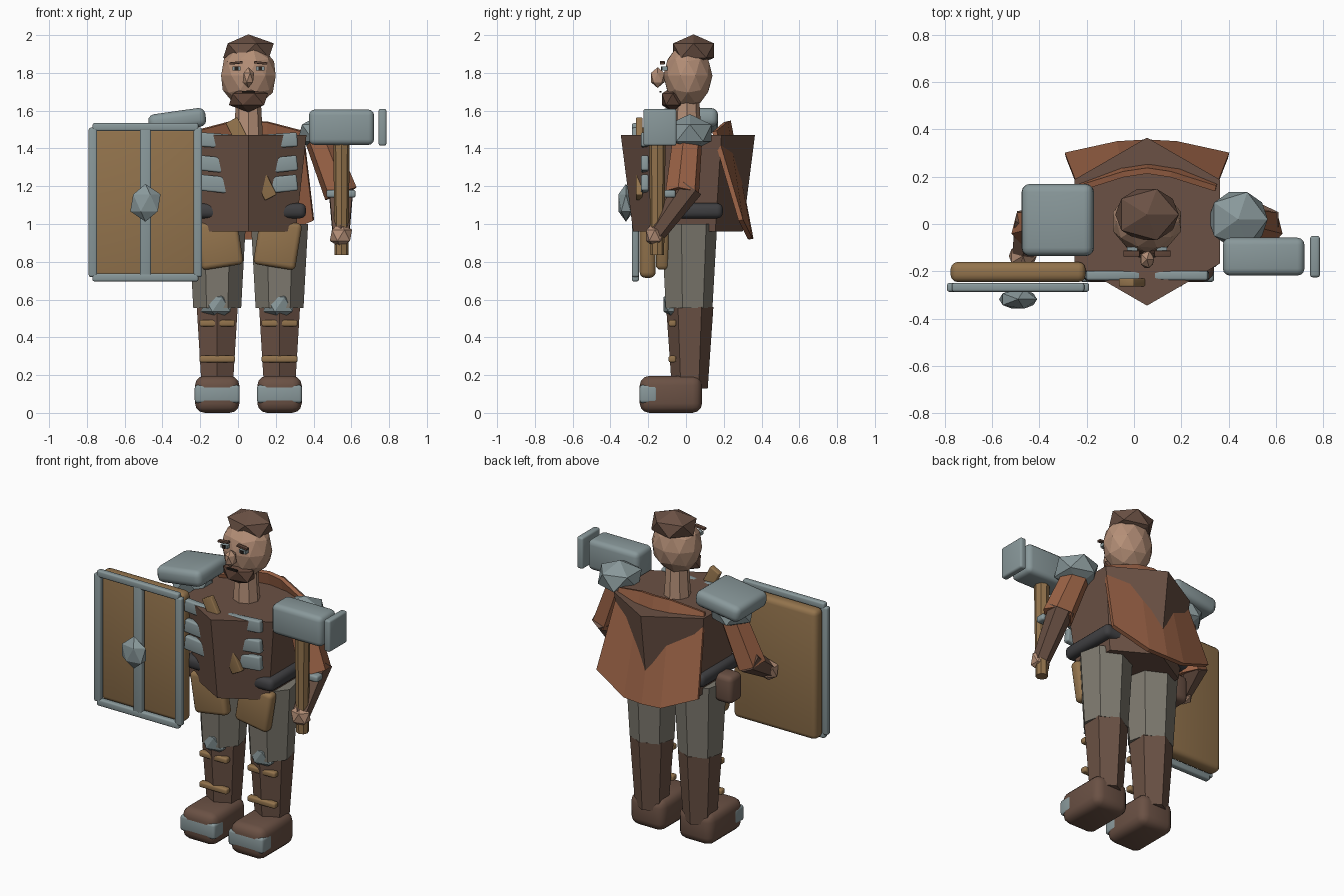
import bpy, bmesh, math
from mathutils import Vector, Matrix, Euler

if "Cube" in bpy.data.objects:
    bpy.data.objects.remove(bpy.data.objects["Cube"])

CX = 0.055  # body centre line


def material(name, *rgb):
    m = bpy.data.materials.new(name)
    m.diffuse_color = (*rgb, 1)
    m.use_nodes = True
    m.node_tree.nodes["Principled BSDF"].inputs["Base Color"].default_value = m.diffuse_color
    return m


LEATHER = material("brown_leather", .145, .082, .058)
RUST = material("rust_cloth", .33, .125, .062)
SKIN = material("skin", .46, .275, .185)
TAN = material("tan_wood", .29, .172, .073)
STEEL = material("steel", .25, .315, .325)
CLOTH = material("grey_cloth", .21, .195, .16)
CHARCOAL = material("charcoal_belt", .05, .05, .054)
HAIR = material("dark_hair", .115, .06, .04)
BLACK = material("eye_black", .02, .015, .012)


def finish(bm, name, mat, smooth=False):
    bmesh.ops.recalc_face_normals(bm, faces=bm.faces)
    me = bpy.data.meshes.new(name)
    bm.to_mesh(me)
    bm.free()
    me.materials.append(mat)
    ob = bpy.data.objects.new(name, me)
    bpy.context.collection.objects.link(ob)
    if smooth:
        bpy.ops.object.select_all(action='DESELECT')
        ob.select_set(True)
        bpy.context.view_layer.objects.active = ob
        bpy.ops.object.shade_smooth_by_angle(angle=math.radians(40))
    return ob


def box(name, mat, loc, size, bevel=0.0, rot_y=0.0, rot_x=0.0):
    bm = bmesh.new()
    bmesh.ops.create_cube(bm, size=1)
    bmesh.ops.scale(bm, vec=size, verts=bm.verts)
    if bevel:
        bmesh.ops.bevel(bm, geom=list(bm.edges), offset=bevel, segments=3,
                        profile=0.5, affect='EDGES')
    rot = Euler((math.radians(rot_x), math.radians(rot_y), 0)).to_matrix().to_4x4()
    bm.transform(Matrix.Translation(loc) @ rot)
    return finish(bm, name, mat, bevel > 0)


def ico(name, mat, loc, radii, sub=1):
    bm = bmesh.new()
    bmesh.ops.create_icosphere(bm, subdivisions=sub, radius=1)
    bmesh.ops.scale(bm, vec=radii, verts=bm.verts)
    bmesh.ops.translate(bm, vec=loc, verts=bm.verts)
    return finish(bm, name, mat)


def tube(name, mat, a, b, r1, r2, sides):
    a, b = Vector(a), Vector(b)
    d = b - a
    bm = bmesh.new()
    bmesh.ops.create_cone(bm, cap_ends=True, segments=sides, radius1=r1,
                          radius2=r2, depth=d.length)
    up = d.normalized()
    rot = Matrix.Identity(4) if up.z > .999 else up.to_track_quat('Z', 'Y').to_matrix().to_4x4()
    bm.transform(Matrix.Translation((a + b) / 2) @ rot)
    return finish(bm, name, mat)


# head and face
ico("head", SKIN, (CX, .01, 1.785), (.152, .13, .17), 2)
ico("hair", LEATHER, (CX, .04, 1.918), (.15, .127, .086))
ico("beard", HAIR, (CX, -.07, 1.66), (.115, .068, .068))
ico("nose", SKIN, (CX, -.15, 1.775), (.034, .042, .055))
box("mouth", BLACK, (CX, -.135, 1.70), (.07, .012, .01))
for s in (-1, 1):
    box("brow", HAIR, (CX + s * .065, -.125, 1.853), (.07, .025, .013), .003, s * 6)
    box("eye", STEEL, (CX + s * .063, -.112, 1.823), (.044, .03, .02))
    box("pupil", BLACK, (CX + s * .063, -.129, 1.823), (.02, .008, .02))
tube("neck", SKIN, (CX, .005, 1.44), (CX, .005, 1.65), .078, .066, 8)

# torso, belt, pouch
tube("torso", LEATHER, (CX, .01, .96), (CX, .01, 1.47), .29, .355, 6)
box("belt", CHARCOAL, (CX, .005, 1.07), (.61, .38, .08), .03)
box("hip_pouch", LEATHER, (-.29, .0, .99), (.12, .12, .17), .03)
box("chest_strap", TAN, (.07, -.247, 1.345), (.07, .035, .46), .006, -27 + 180)

# chest slats poking through the coat
for s in (-1, 1):
    for z, h, tilt in ((1.44, .075, 4), (1.312, .08, 6), (1.208, .085, 6)):
        box("chest_slat", STEEL, (CX + s * .142, -.218, z), (.235, .04, h), .01, -s * tilt)

# cloak sheet on the back
bm = bmesh.new()
rows = []
for outer, inner in (((.29, .15, 1.49), (.1, .21, 1.54)),
                     ((.345, .29, 1.02), (.125, .338, .925))):
    pts = [(-outer[0], *outer[1:]), (-inner[0], *inner[1:]), inner, outer]
    if outer[2] > 1.4:
        pts.insert(2, (0, .225, 1.545))
    else:
        pts.insert(2, (0, .345, .92))
    rows.append([bm.verts.new((CX + p[0], p[1], p[2])) for p in pts])
for i in range(4):
    bm.faces.new((rows[0][i], rows[0][i + 1], rows[1][i + 1], rows[1][i]))
cloak = finish(bm, "cloak", RUST)
sol = cloak.modifiers.new("thickness", 'SOLIDIFY')
sol.thickness = .025
sol.offset = 0

# legs, mirrored about the body centre
for s in (-1, 1):
    x = CX + s * .165
    tube("thigh", CLOTH, (x, .01, .555), (x, .01, 1.0), .13, .155, 7)
    tube("shin", LEATHER, (x, .02, .13), (x, .02, .56), .095, .125, 6)
    box("foot", LEATHER, (x, -.08, .098), (.235, .33, .195), .05)
    box("toe_cap", STEEL, (x, -.198, .1), (.238, .095, .095), .015)
    ico("knee_plate", STEEL, (x, -.06, .575), (.095, .068, .085))
    for z in (.475, .285):
        box("shin_strap", TAN, (x, -.072, z), (.19, .04, .035), .01)
    box("hip_plate", TAN, (CX + s * .155, -.125, .895), (.225, .07, .25), .025, s * 9)

# arms, both with sleeves and shoulder caps
for s in (-1, 1):
    elbow = (CX + s * .49, -.02, 1.16)
    hand = (CX + .49, -.165, .94) if s > 0 else (-.47, -.135, 1.09)
    tube("sleeve", RUST, (CX + s * .37, .01, 1.47), elbow, .08, .092, 6)
    tube("forearm", LEATHER, (elbow[0], .02, 1.2), hand, .075, .05, 6)
    ico("hand", SKIN, hand, (.066, .055, .066))
    ico("shoulder_cap", STEEL, (CX + s * .385, .02, 1.482), (.14, .135, .1))
box("arm_guard", STEEL, (.545, -.085, 1.16), (.155, .06, .04), .012)
box("shoulder_plate", STEEL, (-.322, .017, 1.548), (.305, .305, .1), .035, -8)

# hammer
tube("hammer_handle", TAN, (.548, -.152, .835), (.548, -.152, 1.45), .036, .044, 8)
box("hammer_head", STEEL, (.548, -.138, 1.512), (.345, .16, .187), .03)
box("hammer_face", STEEL, (.765, -.138, 1.512), (.042, .175, .195), .012)

# shield
SX, SY, SZ = -.49, -.268, 1.115
box("shield_board", TAN, (SX, -.203, SZ), (.57, .085, .8), .03)
for s in (-1, 1):
    box("shield_side_rim", STEEL, (SX + s * .278, SY, SZ), (.045, .037, .79), .01)
    box("shield_end_rim", STEEL, (SX, SY, SZ + s * .398), (.56, .037, .042), .01)
box("shield_centre_bar", STEEL, (SX, SY, SZ), (.058, .036, .78), .008)
ico("shield_boss", STEEL, (SX, -.318, 1.112), (.09, .047, .1))
